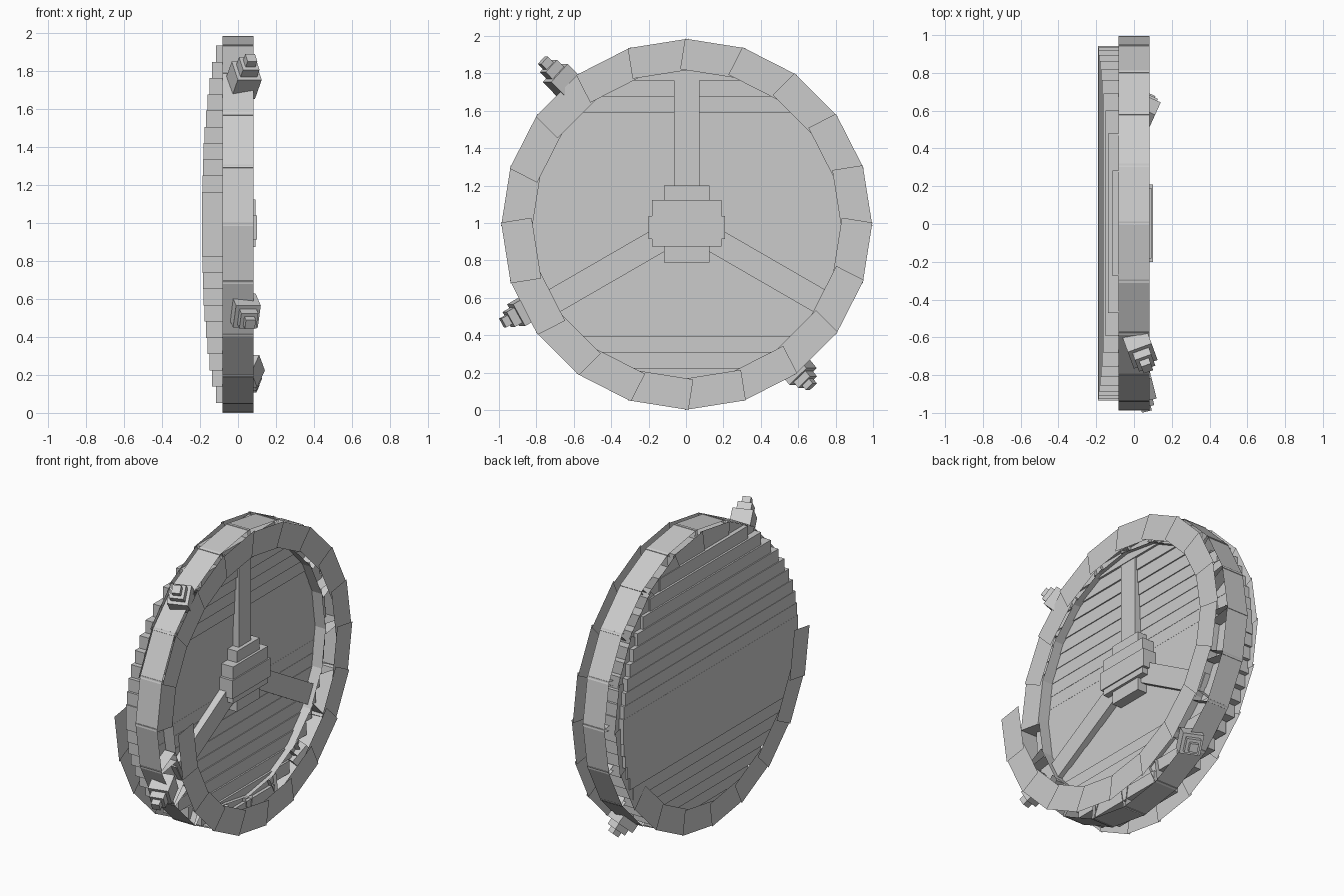
import bpy
import bmesh
from math import sin, cos, radians, sqrt
from mathutils import Matrix, Vector

if "Cube" in bpy.data.objects:
    bpy.data.objects.remove(bpy.data.objects["Cube"])

grey = bpy.data.materials.new("plain grey")
grey.use_nodes = True
colour = (0.6, 0.6, 0.6, 1)
grey.diffuse_color = colour
grey.node_tree.nodes["Principled BSDF"].inputs["Base Color"].default_value = colour

CENTRE = Vector((0, 0.004, 0.993))
RADIUS = 0.991
COUNT = 20
DEPTH = 0.165
HALF = 0.082


def finish(name, bm):
    mesh = bpy.data.meshes.new(name)
    bm.to_mesh(mesh)
    bm.free()
    mesh.materials.append(grey)
    obj = bpy.data.objects.new(name, mesh)
    bpy.context.collection.objects.link(obj)
    return obj


def add_box(bm, low, high, frame=Matrix()):
    low, high = Vector(low), Vector(high)
    size = Matrix.Diagonal((*(high - low), 1))
    place = Matrix.Translation((low + high) / 2)
    return bmesh.ops.create_cube(bm, size=1, matrix=frame @ place @ size)


def turned(angle):
    # Frame whose z axis points outward, clockwise from the top seen from +x
    return Matrix.Translation(CENTRE) @ Matrix.Rotation(radians(-angle), 4, "X")


# Rim: overlapping open blocks, with side plates stepping outward in a spiral
step = 360 / COUNT
half_width = RADIUS * sin(radians(step / 2)) * 1.06
outer = RADIUS * cos(radians(step / 2))
inner = outer - DEPTH
rim, plates = bmesh.new(), bmesh.new()
for i in range(COUNT):
    frame = turned(270 + step * (i + 0.5))
    box = add_box(rim, (-HALF, -half_width, inner), (HALF, half_width, outer), frame)
    faces = {f for v in box["verts"] for f in v.link_faces}
    caps = [f for f in faces if abs(f.normal.x) > 0.9]
    bmesh.ops.delete(rim, geom=caps, context="FACES_ONLY")
    for side in (1, -1):
        x = side * (HALF + 0.0083 * i)
        corners = [(-half_width, inner), (half_width, inner),
                   (half_width, outer), (-half_width, outer)]
        verts = [plates.verts.new(frame @ Vector((x, y, z))) for y, z in corners]
        plates.faces.new(verts if side > 0 else verts[::-1])
finish("rim_blocks", rim)
finish("rim_side_plates", plates)

# Bowed backing made of thick horizontal planks
planks = bmesh.new()
ROWS = 22
height = 1.88 / ROWS
for i in range(ROWS):
    z = (i + 0.5 - ROWS / 2) * height
    bow = sqrt(1 - (z / 0.94) ** 2)
    back = -0.19 + 0.107 * (1 - bow)
    add_box(planks, (back, -0.94 * bow, z - height / 2),
            (back + 0.192, 0.94 * bow, z + height / 2), Matrix.Translation(CENTRE))
finish("back_planks", planks)

# Three spokes, mostly sunk into the planks
spokes = bmesh.new()
for angle in (0, 120, 240):
    add_box(spokes, (-0.05, -0.067, 0.1), (0.05, 0.067, 0.82), turned(angle))
finish("spokes", spokes)

# Hub of three nested blocks
hub = bmesh.new()
for x, y, low, high in ((0.075, 0.122, -0.205, 0.207),
                        (0.1, 0.205, -0.08, 0.045),
                        (0.092, 0.187, -0.12, 0.13)):
    add_box(hub, (-0.05, -y, low), (x, y, high), Matrix.Translation(CENTRE))
finish("hub", hub)

# Stepped pegs leaning out of the rim
pegs = {
    "upper_peg": ((0.01, -0.6, 1.70), (0.07, -0.765, 1.87)),
    "middle_peg": ((0.02, -0.80, 0.57), (0.065, -0.98, 0.465)),
    "lower_peg": ((0.03, 0.56, 0.26), (0.08, 0.67, 0.125)),
}
for name, (base, tip) in pegs.items():
    base, tip = Vector(base), Vector(tip)
    axis = tip - base
    frame = Matrix.Translation(base) @ axis.to_track_quat("Z", "X").to_matrix().to_4x4()
    length = axis.length
    peg = bmesh.new()
    for width, start, end in ((0.067, 0, 0.6), (0.046, 0.58, 0.82), (0.027, 0.8, 1)):
        add_box(peg, (-width, -width, start * length), (width, width, end * length), frame)
    finish(name, peg)
